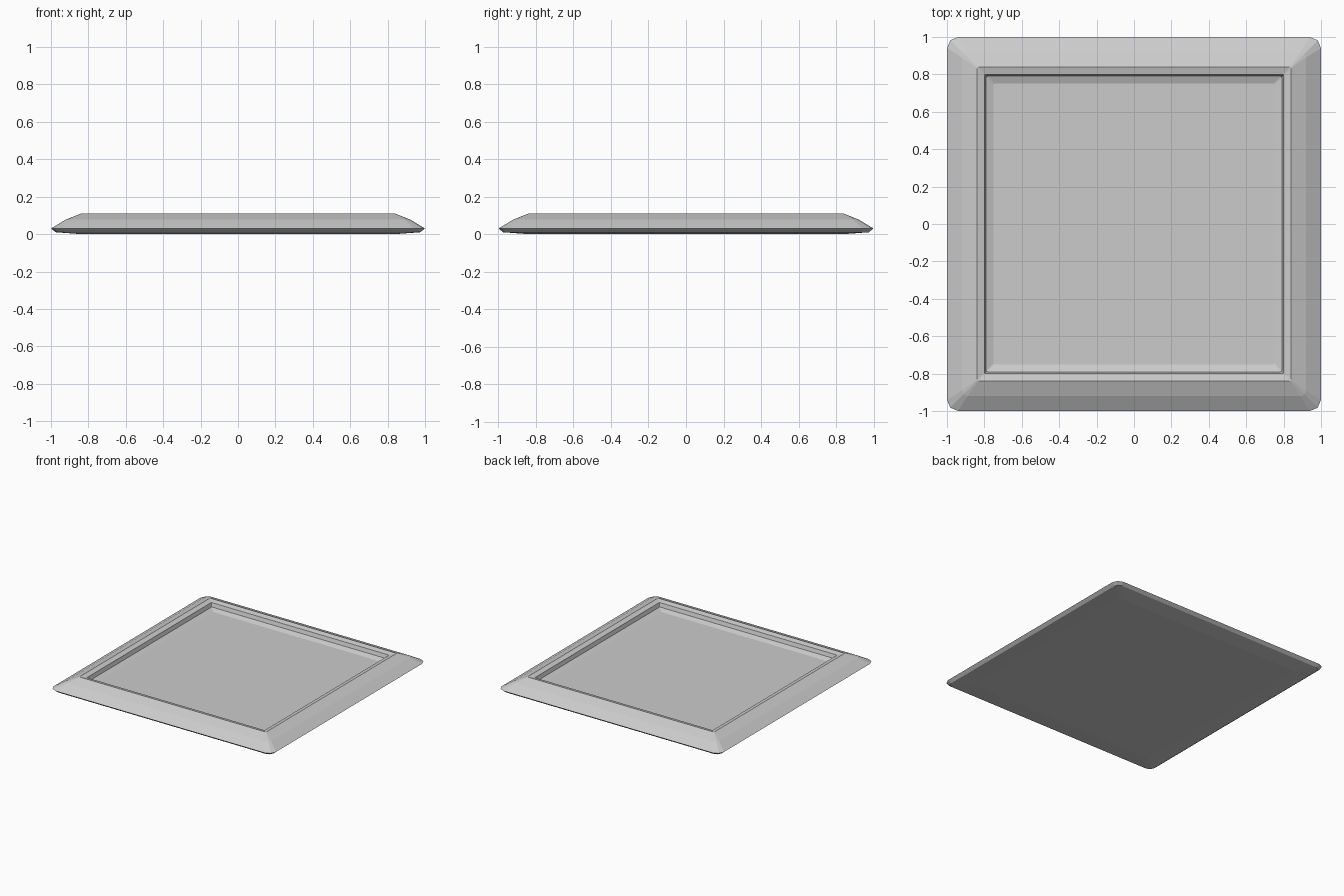
import bpy, bmesh
from mathutils import Matrix
from math import pi

if "Cube" in bpy.data.objects:
    bpy.data.objects.remove(bpy.data.objects["Cube"])

# Cross-section: (half width, corner cut, height), underside to tray floor
PROFILE = [
    (0.84, 0.01, 0.0),
    (0.975, 0.04, 0.01),
    (1.0, 0.06, 0.03),
    (0.92, 0.03, 0.078),
    (0.84, 0.006, 0.11),
    (0.80, 0.006, 0.10),
    (0.79, 0.006, 0.07),
    (0.75, 0.006, 0.055),
]

bm = bmesh.new()


def ring(half, cut, z):
    """Square loop with softly rounded corners."""
    verts = []
    corner = [(half, half - cut), (half - 0.3 * cut, half - 0.3 * cut), (half - cut, half)]
    for k in range(4):
        turn = Matrix.Rotation(k * pi / 2, 3, 'Z')
        for x, y in corner:
            p = turn @ Matrix.Translation((x, y, z)).to_translation()
            verts.append(bm.verts.new(p))
    return verts


# Stack the loops and bridge them into rim and recess
rings = [ring(*row) for row in PROFILE]
for low, high in zip(rings, rings[1:]):
    n = len(low)
    for i in range(n):
        j = (i + 1) % n
        bm.faces.new((low[i], low[j], high[j], high[i]))

# Underside and tray floor
bm.faces.new(rings[0][::-1])
bm.faces.new(rings[-1])
bmesh.ops.recalc_face_normals(bm, faces=bm.faces)

mesh = bpy.data.meshes.new("square_tray")
bm.to_mesh(mesh)
bm.free()
tray = bpy.data.objects.new("square_tray", mesh)
bpy.context.collection.objects.link(tray)
